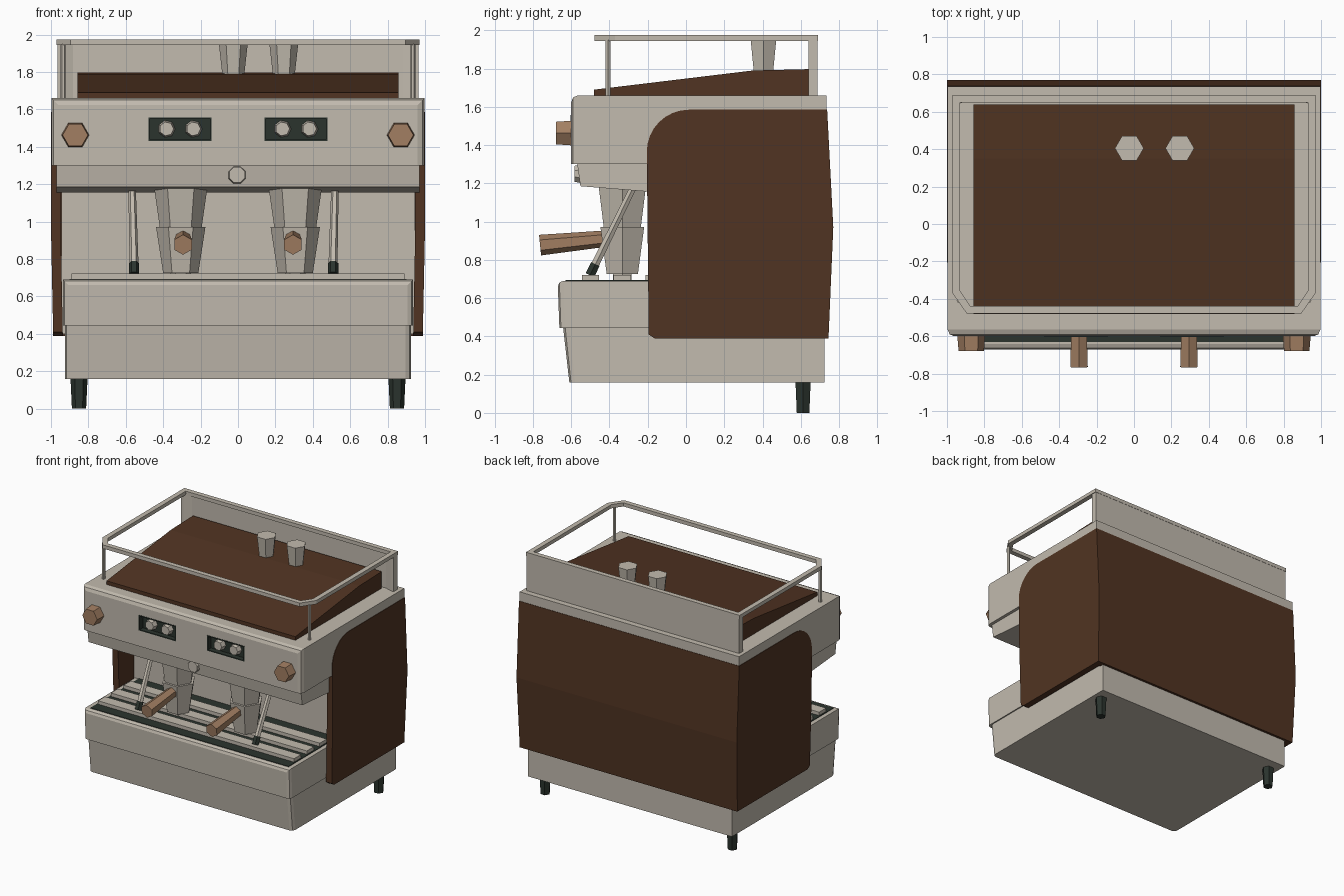
import bpy, bmesh, math
from mathutils import Vector

if "Cube" in bpy.data.objects:
    bpy.data.objects.remove(bpy.data.objects["Cube"])


def material(name, rgb):
    m = bpy.data.materials.new(name)
    m.diffuse_color = (*rgb, 1)
    m.use_nodes = True
    m.node_tree.nodes["Principled BSDF"].inputs["Base Color"].default_value = m.diffuse_color
    return m


CREAM = material("cream", (0.54, 0.495, 0.425))
BROWN = material("dark_brown", (0.082, 0.034, 0.016))
DARK = material("dark_green", (0.024, 0.034, 0.027))
TAN = material("tan_wood", (0.36, 0.21, 0.122))


def finish(name, bm, mat):
    bmesh.ops.recalc_face_normals(bm, faces=bm.faces)
    me = bpy.data.meshes.new(name)
    bm.to_mesh(me)
    bm.free()
    me.materials.append(mat)
    ob = bpy.data.objects.new(name, me)
    bpy.context.collection.objects.link(ob)
    return ob


def prism_bm(pts, axis, a, b):
    """Extrude a 2D outline along x (points are y, z) or along z (points are x, y)."""
    bm = bmesh.new()
    place = (lambda p, t: (t, *p)) if axis == 'X' else (lambda p, t: (*p, t))
    lo = [bm.verts.new(place(p, a)) for p in pts]
    hi = [bm.verts.new(place(p, b)) for p in pts]
    bm.faces.new(lo)
    bm.faces.new(hi)
    n = len(pts)
    for i in range(n):
        j = (i + 1) % n
        bm.faces.new((lo[i], lo[j], hi[j], hi[i]))
    return bm


def prism(name, pts, axis, a, b, mat):
    return finish(name, prism_bm(pts, axis, a, b), mat)


def box(name, x, y, z, mat, bevel=0, lean=0):
    """Box from ranges; optional bevel on the front top and front upright edges,
    optional backward lean of the lower front edge."""
    rect = [(x[0], y[0]), (x[1], y[0]), (x[1], y[1]), (x[0], y[1])]
    bm = prism_bm(rect, 'Z', *z)
    if bevel:
        edges = []
        for e in bm.edges:
            c = (e.verts[0].co + e.verts[1].co) / 2
            if abs(c.y - y[0]) < 1e-4 and c.z > z[0] + 1e-4:
                edges.append(e)
        bmesh.ops.bevel(bm, geom=edges, offset=bevel, segments=2, profile=0.5, affect='EDGES')
    for v in bm.verts:
        if v.co.z < z[0] + 1e-4 and v.co.y < y[0] + 0.1:
            v.co.y += lean
    return finish(name, bm, mat)


def tube(name, p0, p1, r0, r1, mat, n=6, phase=0):
    """Tapered n-sided rod between two points."""
    p0, p1 = Vector(p0), Vector(p1)
    d = (p1 - p0).normalized()
    u = (Vector((1, 0, 0)) - d * d.x).normalized()
    v = d.cross(u)
    bm = bmesh.new()
    rings = []
    for p, r in ((p0, r0), (p1, r1)):
        ring = []
        for i in range(n):
            a = 2 * math.pi * i / n + phase
            ring.append(bm.verts.new(p + r * (math.cos(a) * u + math.sin(a) * v)))
        rings.append(ring)
        bm.faces.new(ring)
    for i in range(n):
        j = (i + 1) % n
        bm.faces.new((rings[0][i], rings[0][j], rings[1][j], rings[1][i]))
    return finish(name, bm, mat)


# Base, drip tray and rear body
box("base", (-0.925, 0.925), (-0.645, 0.725), (0.16, 0.5), CREAM, 0.03, 0.035)
box("drip_tray", (-0.935, 0.935), (-0.67, 0.05), (0.445, 0.69), CREAM, 0.028, 0.008)
box("rear_body", (-0.945, 0.945), (0.0, 0.72), (0.4, 1.4), CREAM)

# Drip grille: dark deck with raised slats
box("grille_deck", (-0.9, 0.9), (-0.63, 0.0), (0.686, 0.694), DARK)
for y in (-0.5, -0.333, -0.166):
    box("grille_slat", (-0.89, 0.89), (y - 0.045, y + 0.045), (0.69, 0.722), CREAM)

# Upper housing with two recessed control windows
head = box("upper_housing", (-0.996, 0.996), (-0.6, 0.735), (1.3, 1.66), CREAM, 0.035)
for s in (-1, 1):
    cx = 0.31 * s
    cutter = box("window_cutter", (cx - 0.168, cx + 0.168), (-0.7, -0.555), (1.432, 1.556), DARK)
    mod = head.modifiers.new("window", 'BOOLEAN')
    mod.operation = 'DIFFERENCE'
    mod.solver = 'EXACT'
    mod.object = cutter
    cutter.hide_render = True
    cutter.hide_viewport = True
    # dark lining of the recess: back plate and thin rim
    box("window_back", (cx - 0.168, cx + 0.168), (-0.562, -0.55), (1.432, 1.556), DARK)
    for e in (-1, 1):
        ex, ez = cx + 0.165 * e, 1.494 + 0.059 * e
        box("window_side", (ex - 0.004, ex + 0.004), (-0.603, -0.555), (1.432, 1.556), DARK)
        box("window_edge", (cx - 0.168, cx + 0.168), (-0.603, -0.555), (ez - 0.004, ez + 0.004), DARK)
        kx = cx + 0.072 * e
        tube("gauge_button", (kx, -0.555, 1.496), (kx, -0.605, 1.496), 0.048, 0.038, CREAM, 7)

# Lower lip under the housing, with a small plain badge
prism("lower_lip", [(-0.57, 1.31), (-0.552, 1.185), (-0.2, 1.157), (0.02, 1.157), (0.02, 1.31)],
      'X', -0.97, 0.97, CREAM)
tube("badge", (-0.005, -0.55, 1.25), (-0.005, -0.582, 1.25), 0.052, 0.045, CREAM, 8, math.pi / 8)

# Side panels with a rounded upper front corner, slightly tapered towards the floor
arc = [(0.015 - 0.22 * math.cos(t), 1.365 + 0.22 * math.sin(t))
       for t in [math.pi / 2 * i / 8 for i in range(9)]]
outline = [(-0.165, 0.39), (-0.195, 0.41), *arc, (0.738, 1.585), (0.77, 0.97), (0.745, 0.39)]


def taper(bm):
    bmesh.ops.bisect_plane(bm, geom=bm.verts[:] + bm.edges[:] + bm.faces[:],
                           plane_co=(0, 0, 0.97), plane_no=(0, 0, 1))
    for v in bm.verts:
        v.co.x *= 1 - 0.012 * max(0, 0.97 - v.co.z) / 0.58


for s in (-1, 1):
    bm = prism_bm(outline, 'X', 0.948 * s, 1.0 * s)
    taper(bm)
    finish("side_panel", bm, BROWN)

# Bulged back panel
bm = prism_bm([(0.69, 0.39), (0.745, 0.39), (0.77, 0.97), (0.738, 1.585), (0.69, 1.585)],
              'X', -0.999, 0.999)
taper(bm)
finish("back_panel", bm, BROWN)

# Sloped cup-warming top
prism("top_cover", [(-0.48, 1.655), (-0.48, 1.69), (0.35, 1.79), (0.64, 1.797), (0.64, 1.655)],
      'X', -0.857, 0.857, BROWN)

# Cup rail: closed band with clipped front corners
outer = [(-0.97, 0.69), (-0.97, -0.37), (-0.895, -0.478), (0.895, -0.478), (0.97, -0.37), (0.97, 0.69)]
inner = [(-0.93, 0.65), (-0.93, -0.358), (-0.875, -0.438), (0.875, -0.438), (0.93, -0.358), (0.93, 0.65)]
bm = bmesh.new()
rings = [[bm.verts.new((*p, z)) for p in pts]
         for pts, z in ((outer, 1.945), (outer, 1.975), (inner, 1.975), (inner, 1.945))]
for k in range(4):
    a, b = rings[k], rings[(k + 1) % 4]
    for i in range(6):
        j = (i + 1) % 6
        bm.faces.new((a[i], a[j], b[j], b[i]))
finish("cup_rail", bm, CREAM)
box("rail_back_plate", (-0.965, 0.965), (0.66, 0.688), (1.65, 1.96), CREAM)
for s in (-1, 1):
    prism("rail_back_corner", [(0.965 * s, 0.685), (0.965 * s, 0.64), (0.945 * s, 0.64), (0.875 * s, 0.662)],
          'Z', 1.65, 1.96, CREAM)
    tube("rail_front_post", (0.935 * s, -0.408, 1.65), (0.935 * s, -0.408, 1.95), 0.014, 0.014, CREAM)

# Cups on top
for x in (-0.025, 0.245):
    tube("cup", (x, 0.405, 1.78), (x, 0.405, 1.95), 0.058, 0.077, CREAM)

for s in (-1, 1):
    # Steam knob
    tube("steam_knob", (0.87 * s, -0.59, 1.463), (0.87 * s, -0.68, 1.463), 0.075, 0.068, TAN)

    # Brew group, filter holder, spout and wooden handle
    x = 0.306 * s
    tube("brew_group", (x, -0.333, 0.97), (x, -0.333, 1.18), 0.112, 0.142, CREAM)
    tube("filter_holder", (x, -0.333, 0.725), (x, -0.333, 0.972), 0.094, 0.132, CREAM)
    tube("spout", (x, -0.333, 0.69), (x, -0.333, 0.73), 0.055, 0.055, CREAM)
    hx = 0.294 * s
    tube("handle", (hx, -0.4, 0.913), (hx, -0.763, 0.877), 0.042, 0.054, TAN, 6, math.pi / 6)

    # Steam wand with dark tip
    wx = 0.532 * s - 0.024
    tube("steam_wand", (wx + 0.01 * s, -0.28, 1.17), (wx, -0.475, 0.775), 0.02, 0.024, CREAM)
    tube("wand_tip", (wx, -0.474, 0.778), (wx, -0.502, 0.72), 0.028, 0.028, DARK)

    # Rear foot
    tube("rear_foot", (0.85 * s, 0.612, 0.0), (0.85 * s, 0.612, 0.17), 0.038, 0.046, DARK)
